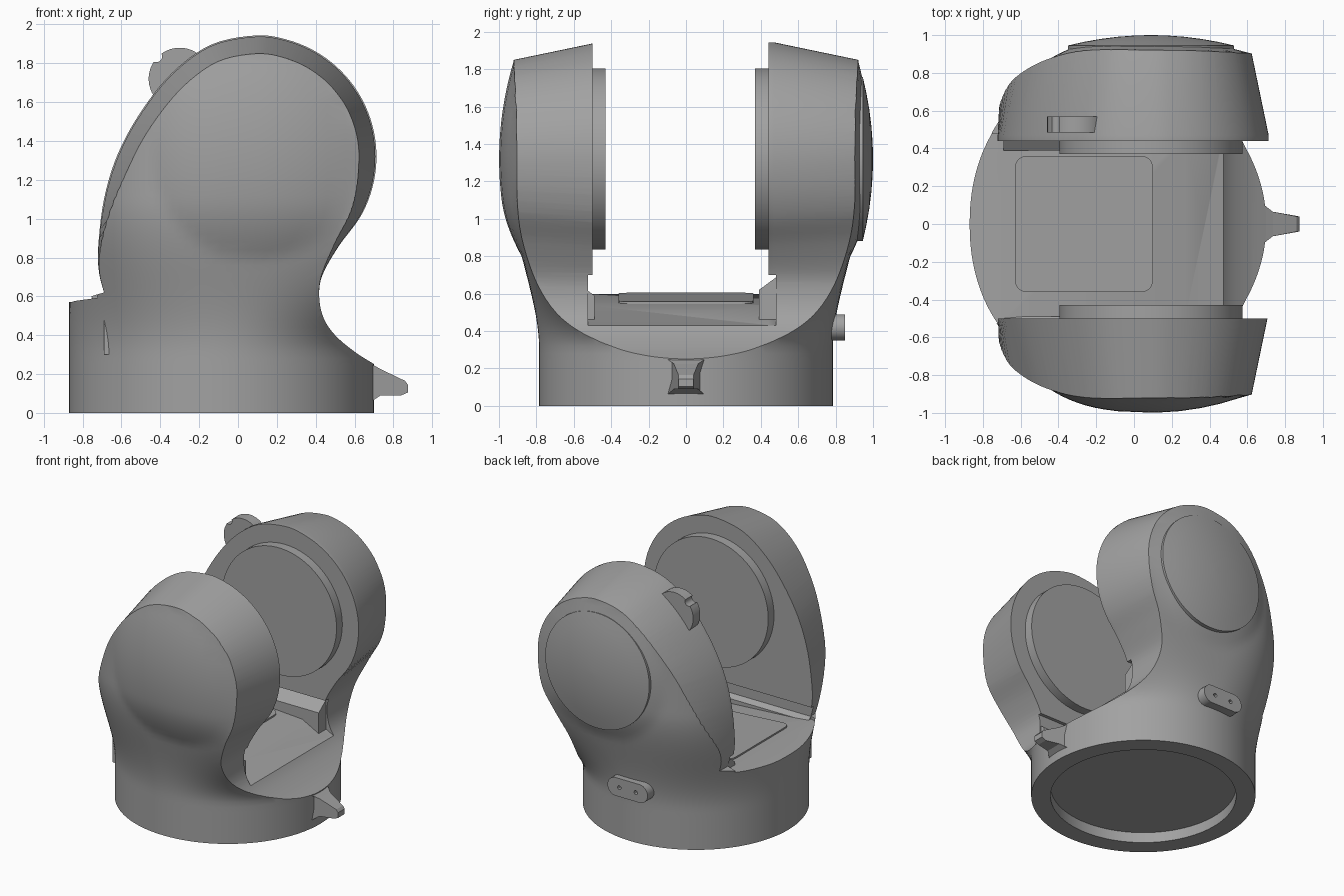
import bpy, bmesh, math
from mathutils import Vector, Matrix

if "Cube" in bpy.data.objects:
    bpy.data.objects.remove(bpy.data.objects["Cube"])

grey = bpy.data.materials.new("plain_grey")
grey.use_nodes = True
COLOUR = (0.36, 0.36, 0.36, 1)
grey.diffuse_color = COLOUR
grey.node_tree.nodes["Principled BSDF"].inputs["Base Color"].default_value = COLOUR

BASE_X, BASE_R = -0.085, 0.785      # round foot
HUB = Vector((0.09, 1.32))          # centre of both arm heads (x, z)


def smooth(t):
    t = min(max(t, 0), 1)
    return t * t * (3 - 2 * t)


def loft(name, rings):
    """Closed solid from rings that share a point count."""
    bm = bmesh.new()
    rows = [[bm.verts.new(p) for p in ring] for ring in rings]
    n = len(rows[0])
    for a, b in zip(rows, rows[1:]):
        for i in range(n):
            j = (i + 1) % n
            bm.faces.new((a[i], a[j], b[j], b[i]))
    bm.faces.new(rows[0][::-1])
    bm.faces.new(rows[-1])
    bmesh.ops.recalc_face_normals(bm, faces=bm.faces)
    mesh = bpy.data.meshes.new(name)
    bm.to_mesh(mesh)
    bm.free()
    mesh.materials.append(grey)
    obj = bpy.data.objects.new(name, mesh)
    bpy.context.collection.objects.link(obj)
    return obj


def prism_y(name, pts, y0, y1):
    """Extrude an (x, z) outline along y."""
    return loft(name, [[(x, y, z) for x, z in pts] for y in (y0, y1)])


def circle(cx, cz, r, n=64, stretch=0):
    """Outline of a disc, or of a slot when stretched in x."""
    pts = []
    for i in range(n):
        a = math.tau * (i + 0.5) / n
        pts.append((cx + r * math.cos(a) + math.copysign(stretch, math.cos(a)), cz + r * math.sin(a)))
    return pts


def catmull(pts, steps=5):
    p = [Vector(q) for q in pts]
    p = [2 * p[0] - p[1]] + p + [2 * p[-1] - p[-2]]
    out = []
    for a, b, c, d in zip(p, p[1:], p[2:], p[3:]):
        for k in range(steps):
            t = k / steps
            out.append(0.5 * (2 * b + (c - a) * t + (2 * a - 5 * b + 4 * c - d) * t * t
                              + (3 * b - a - 3 * c + d) * t ** 3))
    return out + [p[-2]]


def apply_boolean(obj, other, operation):
    mod = obj.modifiers.new("cut", "BOOLEAN")
    mod.operation, mod.solver, mod.object = operation, "EXACT", other
    graph = bpy.context.evaluated_depsgraph_get()
    mesh = bpy.data.meshes.new_from_object(obj.evaluated_get(graph))
    obj.modifiers.clear()
    obj.data = mesh
    bpy.data.objects.remove(other)


def shade(obj, degrees=30):
    bpy.ops.object.select_all(action="DESELECT")
    obj.select_set(True)
    bpy.context.view_layer.objects.active = obj
    bpy.ops.object.shade_smooth_by_angle(angle=math.radians(degrees))


# Body: round foot that swells into two wide, domed cheeks
def plan_ring(z, n=144):
    t = smooth((z - 0.3) / 0.8)
    ring = []
    for i in range(n):
        a = math.tau * i / n
        c, s = math.cos(a), math.sin(a)
        power = 2 / (2 + 0.7 * t)
        width = BASE_R + (1.2 * t if c > 0 else 0)
        x = BASE_X + width * math.copysign(abs(c) ** power, c)
        y = (BASE_R + 0.135 * t) * math.copysign(abs(s) ** power, s)
        r = (Vector((x, z)) - HUB).length / 0.53
        dome = (0.08 if y < 0 else 0.07) * max(0, 1 - r * r)
        if abs(y) > 0.6:
            y += math.copysign(dome, y)
        ring.append((x, y, z))
    return ring


body = loft("body", [plan_ring(z * 0.04) for z in range(53)])

# Side outline of the arms: leaning back edge, round head, hollow neck
back_edge = [(-0.69, 0.62), (-0.715, 0.72), (-0.72, 0.85), (-0.69, 1.1),
             (-0.62, 1.33), (-0.5, 1.55), (-0.34, 1.75), (-0.14, 1.895)]
head = [HUB + 0.623 * Vector((math.cos(math.radians(a)), math.sin(math.radians(a))))
        for a in range(90, -31, -15)]
neck = [(0.52, 0.86), (0.435, 0.71), (0.418, 0.6), (0.44, 0.49),
        (0.5, 0.4), (0.6, 0.315), (0.71, 0.245)]
outline = [Vector(p) for p in ((-1, -0.1), (-1, 0.565), (-0.86, 0.57))]
outline += catmull(back_edge + head + neck)
outline += [Vector((1, 0.2)), Vector((1, -0.1))]


def tapered(y):
    k = max(0, (abs(y) - 0.47) / 0.45) * 0.15
    ring = []
    for p in outline:
        q = HUB + (p - HUB) * (1 - k * smooth((p.y - 0.6) / 0.7))
        ring.append((q.x, y, q.y))
    return ring


apply_boolean(body, loft("outline_cutter", [tapered(y) for y in (-1.1, -0.47, 0.47, 1.1)]), "INTERSECT")

# Open slot between the arms, with a sloping floor
floor = [(-1.2, 0.56), (-0.87, 0.572), (-0.69, 0.597), (0.27, 0.535), (0.47, 0.43), (1.2, 0.43)]
apply_boolean(body, prism_y("slot_cutter", floor + [(1.2, 2.2), (-1.2, 2.2)], -0.5, 0.44), "DIFFERENCE")
apply_boolean(body, prism_y("slot_foot_cutter", floor + [(1.2, 0.7), (-1.2, 0.7)], -0.525, 0.48), "DIFFERENCE")

# Shallow round recess underneath
recess = [[(x, y, z) for x, y in circle(BASE_X, 0, 0.65, 96)] for z in (-0.1, 0.08)]
apply_boolean(body, loft("recess_cutter", recess), "DIFFERENCE")
shade(body)

# Sloped ledges where the slot walls meet the floor
for name, inner, outer, low, high in (("back_ledge", 0.39, 0.485, 0.62, 0.69),
                                      ("front_ledge", -0.49, -0.53, 0.59, 0.62)):
    section = [(inner, 0.3), (inner, low), (outer, high), (outer, 0.3)]
    loft(name, [[(x, y, z) for y, z in section] for x in (-0.69, 0.41)])

# Round pads on the inner faces of the arms
for name, y0, y1 in (("front_pad", -0.54, -0.43), ("back_pad", 0.37, 0.48)):
    shade(prism_y(name, circle(HUB.x, HUB.y, 0.485, 96), y0, y1))

# Domed round cover on the outer face of the back arm
cover = [[(x, y, z) for x, z in circle(HUB.x, HUB.y, r, 80)]
         for r, y in [(0.44, 0.85)] + [(0.44 * q, 1 - 0.055 * q * q) for q in (1, 0.8, 0.6, 0.4, 0.2, 0.03)]]
shade(loft("back_cover", cover))

# Rounded plate lying on the slot floor
plate_pts = []
for cx, cy, start in ((0.04, 0.3, 0), (-0.57, 0.3, 90), (-0.57, -0.3, 180), (0.04, -0.3, 270)):
    for k in range(7):
        a = math.radians(start + 15 * k)
        plate_pts.append((cx + 0.06 * math.cos(a), cy + 0.06 * math.sin(a)))
slope = lambda x: 0.597 - (x + 0.69) * 0.0646
loft("floor_plate", [[(x, y, slope(x) + h) for x, y in plate_pts] for h in (-0.02, 0.012)])

# Pointed lever at the foot, narrowing outward
lever_pts = [(0.6, 0.27), (0.69, 0.25), (0.735, 0.225), (0.86, 0.165), (0.875, 0.145),
             (0.875, 0.105), (0.84, 0.09), (0.735, 0.09), (0.69, 0.06), (0.6, 0.06)]


def lever_half(x):
    return 0.1 if x < 0.7 else 0.065 if x < 0.8 else 0.04


loft("lever", [[(x, side * lever_half(x), z) for x, z in lever_pts] for side in (-1, 1)])

# Thumb tab on the back arm, with a small notch
tab = prism_y("thumb_tab", circle(-0.3, 1.72, 0.16, 48), 0.485, 0.57)
apply_boolean(tab, prism_y("notch_cutter", circle(-0.42, 1.835, 0.03, 16), 0.4, 0.6), "DIFFERENCE")
shade(tab)

# Oval socket plate low on the back, with two holes
socket = prism_y("socket_plate", circle(-0.1, 0.42, 0.07, 32, 0.1), 0.7, 0.85)
for x in (-0.17, -0.03):
    apply_boolean(socket, prism_y("hole_cutter", circle(x, 0.42, 0.015, 12), 0.8, 0.9), "DIFFERENCE")
shade(socket)
